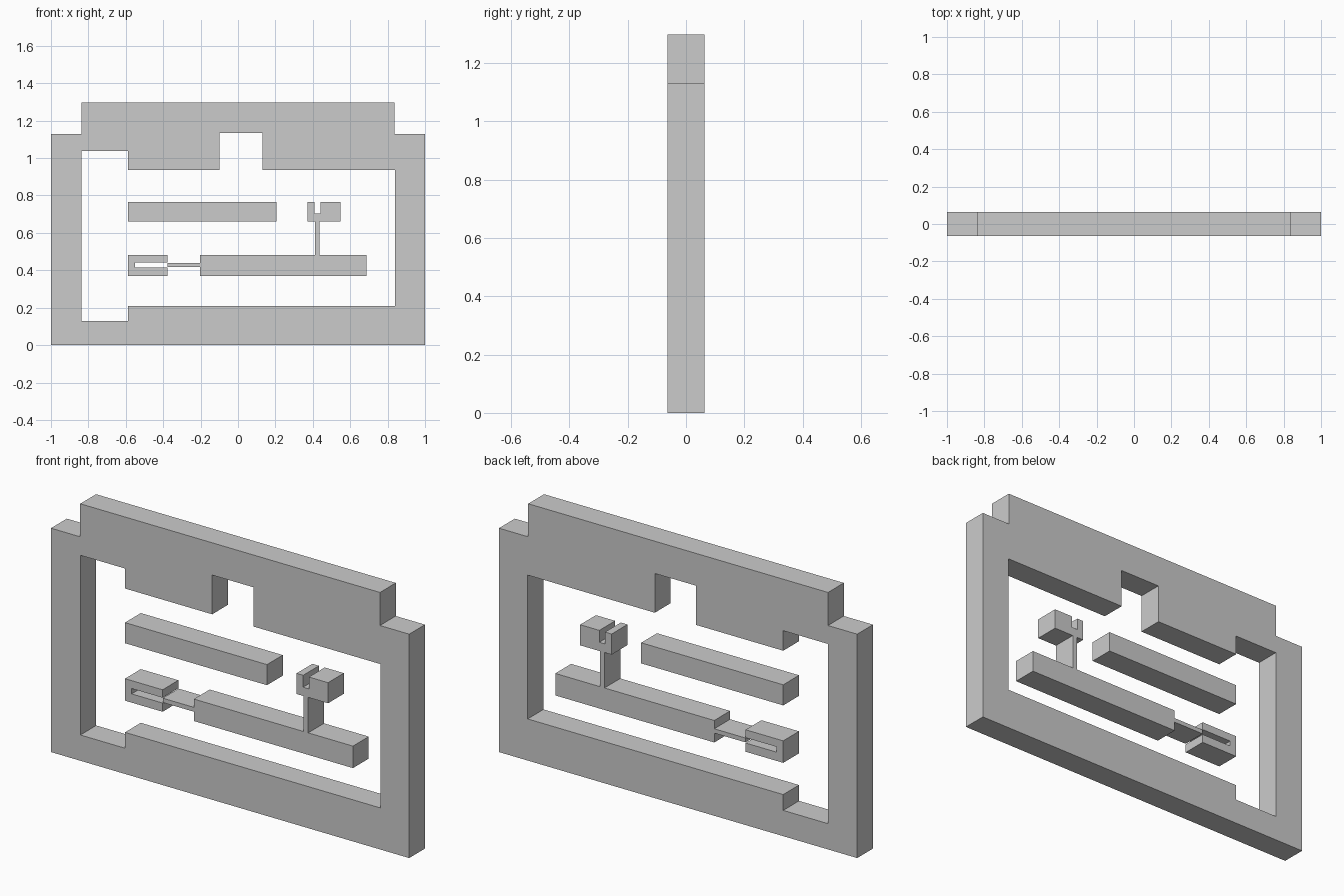
import bpy, bmesh
from mathutils import Vector

if "Cube" in bpy.data.objects:
    bpy.data.objects.remove(bpy.data.objects["Cube"])

HALF_DEPTH = 0.063


def plate(name, *outlines):
    """Extrude closed x-z outlines along y; outlines after the first are holes."""
    bm = bmesh.new()
    edges = []
    for pts in outlines:
        vs = [bm.verts.new((x, -HALF_DEPTH, z)) for x, z in pts]
        edges += [bm.edges.new((vs[i - 1], vs[i])) for i in range(len(vs))]
    bmesh.ops.triangle_fill(bm, edges=edges, use_beauty=True,
                            normal=Vector((0, -1, 0)))
    res = bmesh.ops.extrude_face_region(bm, geom=bm.faces[:], use_keep_orig=True)
    moved = [g for g in res["geom"] if isinstance(g, bmesh.types.BMVert)]
    bmesh.ops.translate(bm, verts=moved, vec=(0, 2 * HALF_DEPTH, 0))
    bmesh.ops.recalc_face_normals(bm, faces=bm.faces[:])
    mesh = bpy.data.meshes.new(name)
    bm.to_mesh(mesh)
    bm.free()
    obj = bpy.data.objects.new(name, mesh)
    bpy.context.collection.objects.link(obj)
    return obj


def rect(x0, x1, z0, z1):
    return [(x0, z0), (x1, z0), (x1, z1), (x0, z1)]


# Outer frame with stepped top corners and a stepped opening
plate("outer_frame",
      [(-1, 0), (1, 0), (1, 1.13), (0.837, 1.13), (0.837, 1.297),
       (-0.837, 1.297), (-0.837, 1.13), (-1, 1.13)],
      [(-0.836, 0.13), (-0.587, 0.13), (-0.587, 0.21), (0.84, 0.21),
       (0.84, 0.936), (0.13, 0.936), (0.13, 1.134), (-0.1, 1.134),
       (-0.1, 0.936), (-0.587, 0.936), (-0.587, 1.037), (-0.836, 1.037)])

# Plain upper bar
plate("upper_bar", rect(-0.587, 0.206, 0.66, 0.764))

# Slotted block at the lower left, open to the right
plate("slotted_block",
      [(-0.587, 0.37), (-0.377, 0.37), (-0.377, 0.414), (-0.55, 0.414),
       (-0.55, 0.441), (-0.377, 0.441), (-0.377, 0.481), (-0.587, 0.481)])

# Lower bar with thin tongue on the left, stem and notched head on top
plate("lower_bar_with_head",
      [(-0.202, 0.37), (0.686, 0.37), (0.686, 0.481), (0.436, 0.481),
       (0.436, 0.66), (0.547, 0.66), (0.547, 0.764), (0.44, 0.764),
       (0.44, 0.704), (0.408, 0.704), (0.408, 0.764), (0.371, 0.764),
       (0.371, 0.66), (0.411, 0.66), (0.411, 0.481), (-0.202, 0.481),
       (-0.202, 0.439), (-0.376, 0.439), (-0.376, 0.417), (-0.202, 0.417)])
